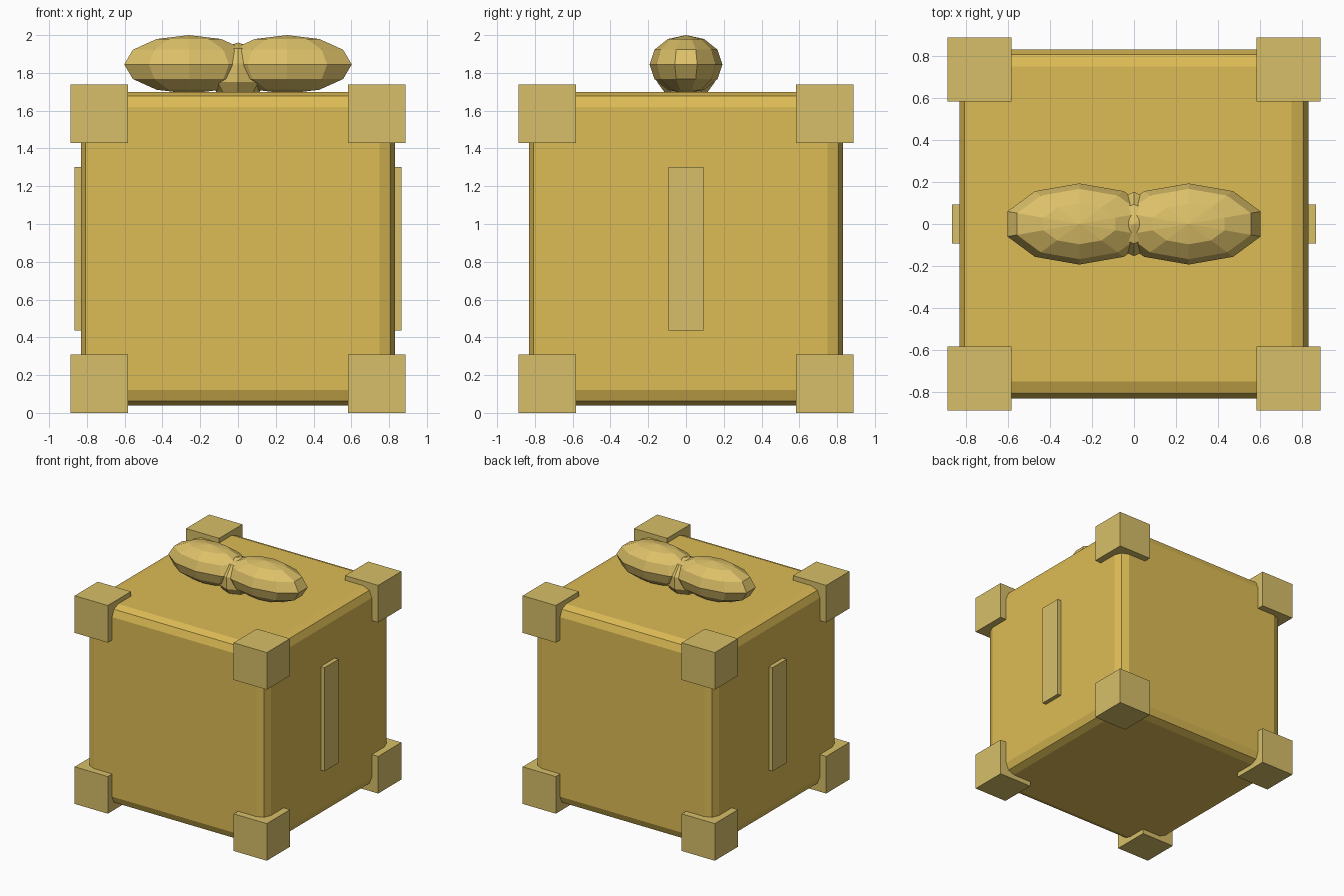
import bpy
from mathutils import Vector

if "Cube" in bpy.data.objects:
    bpy.data.objects.remove(bpy.data.objects["Cube"])


def material(name, rgb):
    m = bpy.data.materials.new(name)
    m.diffuse_color = (*rgb, 1)
    m.use_nodes = True
    m.node_tree.nodes["Principled BSDF"].inputs["Base Color"].default_value = m.diffuse_color
    return m


gold = material("gold", (0.72, 0.50, 0.09))
pale = material("pale_gold", (0.68, 0.52, 0.14))
ribbon = material("ribbon", (0.72, 0.53, 0.14))


def finish(name, dims, mat):
    ob = bpy.context.object
    ob.name = name
    ob.scale = dims
    bpy.ops.object.transform_apply(location=False, rotation=False, scale=True)
    ob.data.materials.append(mat)
    return ob


def box(name, centre, dims, mat):
    bpy.ops.mesh.primitive_cube_add(size=1, location=Vector(centre))
    return finish(name, dims, mat)


def ball(name, centre, radii, segments, rings, mat):
    bpy.ops.mesh.primitive_uv_sphere_add(segments=segments, ring_count=rings,
                                         radius=1, location=centre)
    return finish(name, radii, mat)


# Box body with softened edges
body = box("box_body", (0, 0, 0.87), (1.66, 1.66, 1.66), gold)
bevel = body.modifiers.new("rounded_edges", "BEVEL")
bevel.width = 0.08
bevel.segments = 2

# Eight corner guards
for sx in (-1, 1):
    for sy in (-1, 1):
        for level, z in (("lower", 0.155), ("upper", 1.584)):
            box(f"{level}_corner_guard", (sx * 0.735, sy * 0.735, z),
                (0.306, 0.306, 0.31), pale)

# Side strips and bow loops, mirrored left and right
for s in (-1, 1):
    box("side_strip", (s * 0.83, 0, 0.87), (0.07, 0.186, 0.866), pale)
    ball("bow_loop", (s * 0.26, 0, 1.845), (0.36, 0.193, 0.155), 10, 6, ribbon)

# Knot between the bow loops
ball("bow_knot", (0, 0, 1.80), (0.16, 0.16, 0.16), 8, 5, ribbon)
